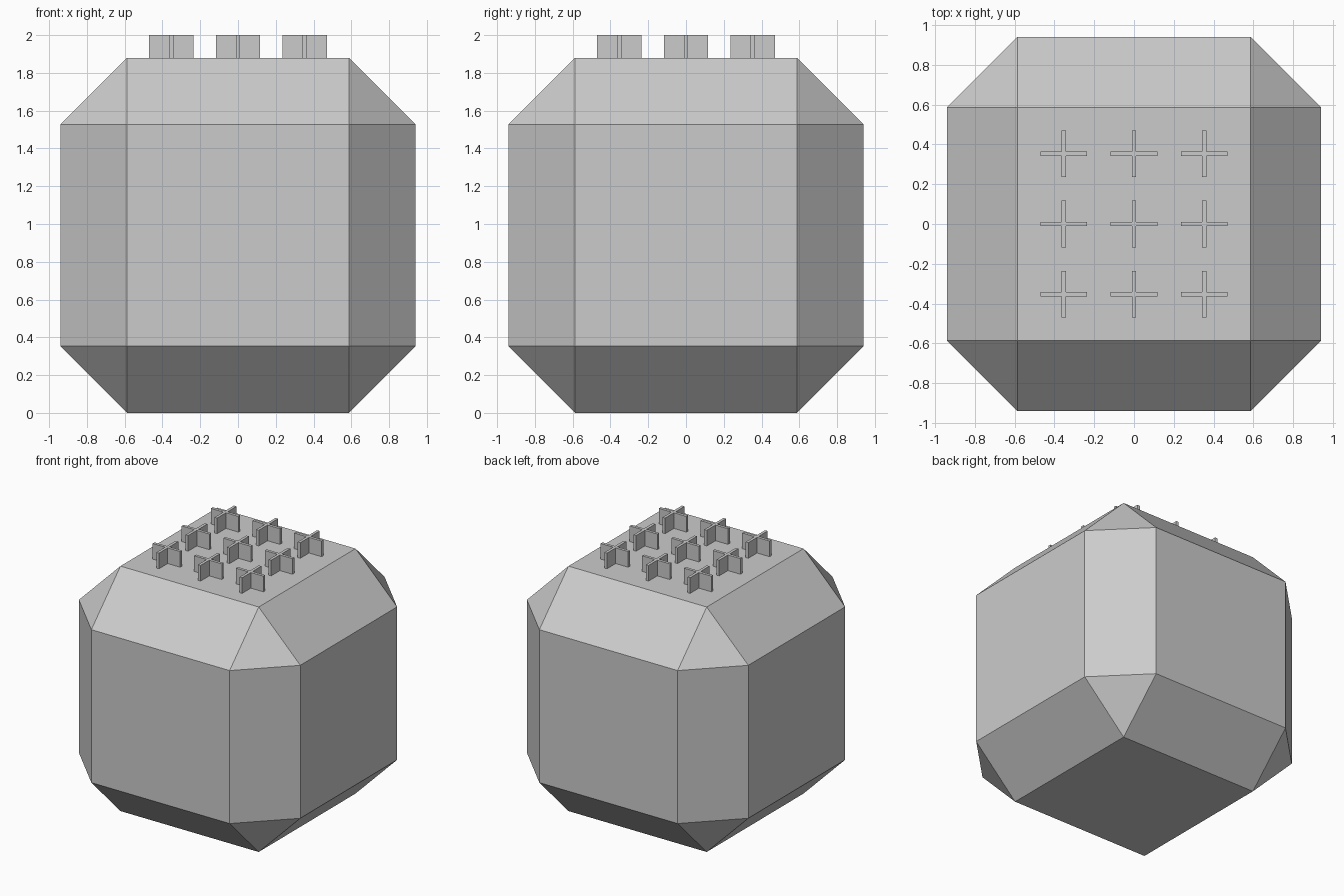
import bpy, bmesh

default = bpy.data.objects.get("Cube")
if default:
    bpy.data.objects.remove(default, do_unlink=True)

HALF = 0.94       # half width of the body
BEVEL = 0.353     # chamfer width, also the stud spacing
ARM, THICK = 0.117, 0.011
TOP = 2 * HALF

grey = bpy.data.materials.new("plain_grey")
grey.use_nodes = True
colour = (0.6, 0.6, 0.6, 1)
grey.diffuse_color = colour
grey.node_tree.nodes["Principled BSDF"].inputs["Base Color"].default_value = colour


def add_object(name, bm):
    bmesh.ops.recalc_face_normals(bm, faces=bm.faces)
    mesh = bpy.data.meshes.new(name)
    bm.to_mesh(mesh)
    bm.free()
    mesh.materials.append(grey)
    obj = bpy.data.objects.new(name, mesh)
    bpy.context.collection.objects.link(obj)
    return obj


# Body: cube with wide flat chamfers and triangular corners
bm = bmesh.new()
bmesh.ops.create_cube(bm, size=TOP)
bmesh.ops.bevel(bm, geom=bm.edges[:], offset=BEVEL, offset_type='OFFSET',
                segments=1, affect='EDGES')
bmesh.ops.translate(bm, verts=bm.verts, vec=(0, 0, HALF))
add_object("chamfered_body", bm)

# Cross stud: one arm profile turned four times, then extruded upwards
profile = []
x, y = 1, 0
for _ in range(4):
    for along, across in ((THICK, -THICK), (ARM, -THICK), (ARM, THICK)):
        profile.append((x * along - y * across, y * along + x * across, 0))
    x, y = -y, x

bm = bmesh.new()
base = bm.faces.new([bm.verts.new(p) for p in profile])
top = bmesh.ops.extrude_face_region(bm, geom=[base], use_keep_orig=True)
raised = [v for v in top["geom"] if isinstance(v, bmesh.types.BMVert)]
bmesh.ops.translate(bm, verts=raised, vec=(0, 0, 2 - TOP))
stud = add_object("cross_stud", bm)

# Three by three grid of studs on the top face
for col in (-1, 0, 1):
    for row in (-1, 0, 1):
        copy = stud
        if (col, row) != (-1, -1):
            copy = stud.copy()
            bpy.context.collection.objects.link(copy)
        copy.location = (col * BEVEL, row * BEVEL, TOP)
